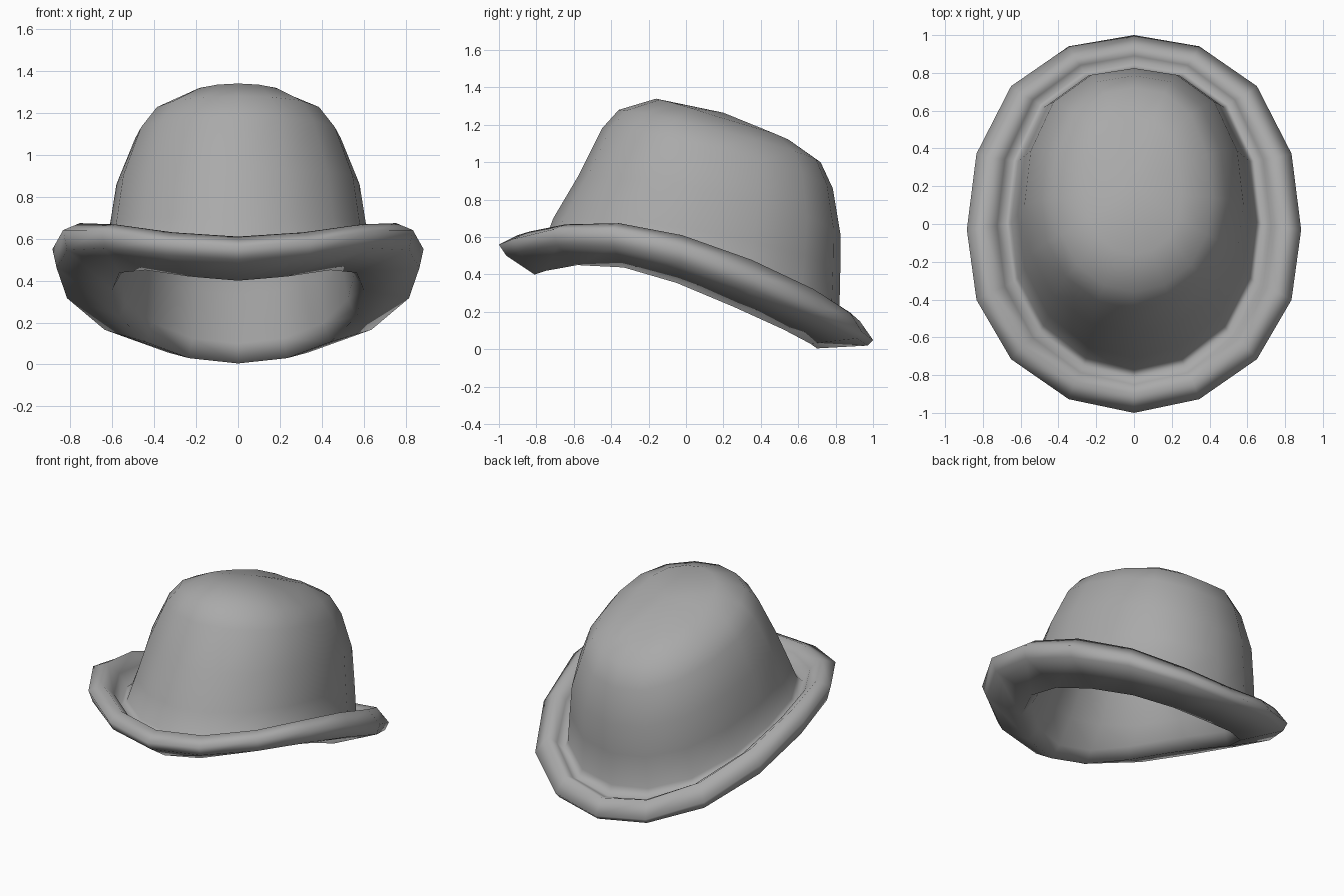
import bpy
import bmesh
from math import sin, cos, pi

cube = bpy.data.objects.get("Cube")
if cube:
    bpy.data.objects.remove(cube)

SEGMENTS = 16

felt = bpy.data.materials.new("grey felt")
felt.use_nodes = True
felt.diffuse_color = (0.4, 0.4, 0.4, 1)
felt.node_tree.nodes["Principled BSDF"].inputs["Base Color"].default_value = (0.4, 0.4, 0.4, 1)


def through(front, side, back, t):
    """Smooth periodic curve through its front, side and back values."""
    mean = (front + back) / 2
    return (mean + side) / 2 + (front - back) / 2 * cos(t) + (mean - side) / 2 * cos(2 * t)


def ring(bm, front, side, back, sag=0.0):
    """Bent oval, squarer at the back: front and back are (y, z), side is (x, y, z)."""
    verts = []
    for i in range(SEGMENTS):
        t = 2 * pi * i / SEGMENTS
        square = sin(2 * t) ** 2
        x = side[0] * sin(t) * (1 + 0.04 * square)
        y = through(front[0], side[1], back[0], t) + 0.022 * square * (1 - cos(t))
        z = through(front[1], side[2], back[1], t) + sag * cos(t) * sin(t) ** 2
        verts.append(bm.verts.new((x, y, z)))
    return verts


def loft(bm, rings):
    for a, b in zip(rings, rings[1:]):
        for i in range(SEGMENTS):
            j = (i + 1) % SEGMENTS
            bm.faces.new((a[i], a[j], b[j], b[i]))


def cap(bm, last, centre):
    pole = bm.verts.new(centre)
    for i in range(SEGMENTS):
        bm.faces.new((last[i], last[(i + 1) % SEGMENTS], pole))


# Crown profile from base to top: front, side, back
crown = [
    ((-0.71, 0.70), (0.615, 0.05, 0.64), (0.825, 0.42)),
    ((-0.58, 0.92), (0.58, 0.10, 0.86), (0.825, 0.62)),
    ((-0.45, 1.18), (0.49, 0.13, 1.08), (0.785, 0.86)),
    ((-0.36, 1.28), (0.41, 0.14, 1.18), (0.72, 1.00)),
    ((-0.16, 1.34), (0.25, 0.15, 1.25), (0.56, 1.11)),
]
top = (0, 0.2, 1.265)

# Curled brim from the opening, round the rim, to the foot of the crown
brim = [
    ((-0.81, 0.40), (0.60, -0.05, 0.355), (0.70, 0.005), 0.09),
    ((-0.96, 0.50), (0.865, -0.03, 0.46), (0.97, 0.02), 0.07),
    ((-1.00, 0.56), (0.885, -0.03, 0.55), (1.00, 0.05), 0.09),
    ((-0.90, 0.61), (0.80, -0.02, 0.61), (0.93, 0.15), 0.03),
    ((-0.85, 0.56), (0.725, -0.01, 0.54), (0.89, 0.14), 0.03),
    ((-0.81, 0.50), (0.68, 0.00, 0.45), (0.85, 0.13), 0.03),
    ((-0.77, 0.54), (0.65, 0.01, 0.48), (0.82, 0.20), 0.03),
]

bm = bmesh.new()
brim_rings = [ring(bm, *r) for r in brim]
outer = [ring(bm, *r) for r in crown]
loft(bm, brim_rings + outer)
cap(bm, outer[-1], top)

# Hollow lining, rolled in at the opening and offset inwards from the crown
gap = 0.09
roll = ring(bm, (-0.73, 0.46), (0.555, -0.03, 0.43), (0.705, 0.10), 0.08)
lining = [ring(bm, (f[0] + gap, f[1] - gap), (s[0] - gap, s[1], s[2] - gap),
               (b[0] - gap, b[1] - gap)) for f, s, b in crown]
loft(bm, [brim_rings[0], roll] + lining)
cap(bm, lining[-1], (0, top[1], top[2] - gap))

bmesh.ops.recalc_face_normals(bm, faces=bm.faces)
mesh = bpy.data.meshes.new("hat")
bm.to_mesh(mesh)
bm.free()
mesh.materials.append(felt)
hat = bpy.data.objects.new("hat", mesh)
bpy.context.collection.objects.link(hat)
for polygon in mesh.polygons:
    polygon.use_smooth = True
